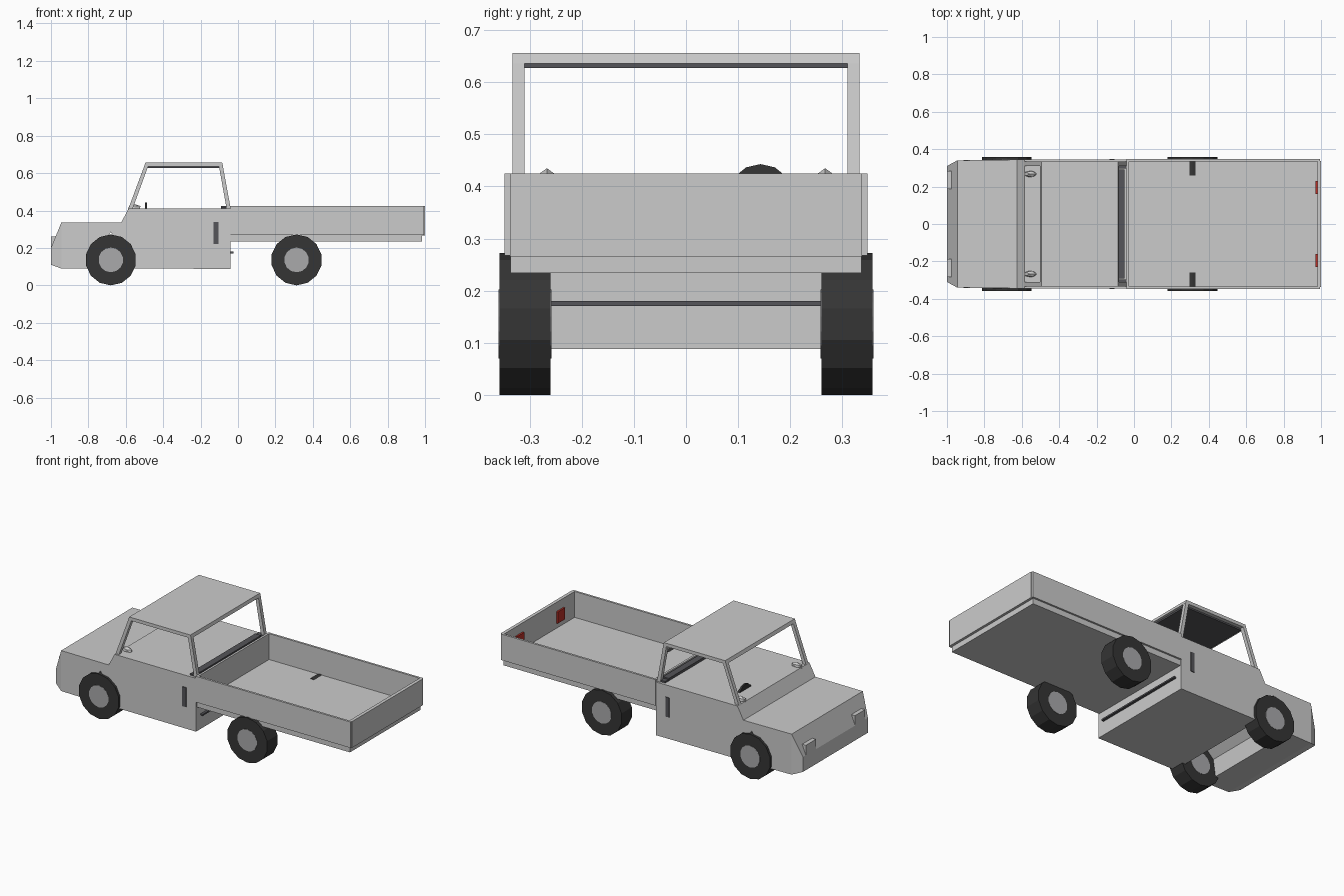
import bpy, bmesh, math
from mathutils import Matrix

if "Cube" in bpy.data.objects:
    bpy.data.objects.remove(bpy.data.objects["Cube"])


def material(name, rgb):
    m = bpy.data.materials.new(name)
    m.diffuse_color = (*rgb, 1)
    m.use_nodes = True
    m.node_tree.nodes["Principled BSDF"].inputs["Base Color"].default_value = m.diffuse_color
    return m


DARK = material("dark_rubber", (0.035, 0.035, 0.035))
TRIM = material("dark_trim", (0.09, 0.09, 0.1))
HUB = material("hub_grey", (0.4, 0.4, 0.41))
RED = material("red_lens", (0.5, 0.03, 0.02))


def finish(name, bm, mat=None):
    bmesh.ops.recalc_face_normals(bm, faces=bm.faces)
    me = bpy.data.meshes.new(name)
    bm.to_mesh(me)
    bm.free()
    ob = bpy.data.objects.new(name, me)
    bpy.context.collection.objects.link(ob)
    if mat:
        me.materials.append(mat)
    return ob


def box(name, x, y, z, mat=None):
    """Box from (min, max) ranges."""
    bm = bmesh.new()
    bmesh.ops.create_cube(bm, size=1)
    for v in bm.verts:
        v.co = [r[0] + (c + 0.5) * (r[1] - r[0]) for c, r in zip(v.co, (x, y, z))]
    return finish(name, bm, mat)


def prism(name, pts, y0=None, y1=None, sides=None, mat=None):
    """Side profile (x, z[, half width]) spanned across y."""
    bm = bmesh.new()
    a = [bm.verts.new((p[0], -p[2] if y0 is None else y0, p[1])) for p in pts]
    b = [bm.verts.new((p[0], p[2] if y1 is None else y1, p[1])) for p in pts]
    n = len(pts)
    for i in range(n):
        j = (i + 1) % n
        bm.faces.new((a[i], a[j], b[j], b[i]))
    for loop in sides or [range(n)]:
        bm.faces.new([a[i] for i in loop])
        bm.faces.new([b[i] for i in loop])
    return finish(name, bm, mat)


def disc(name, c, r, depth, n, axis, mat=None):
    """Cylinder with a corner at the top, along x or y."""
    bm = bmesh.new()
    bmesh.ops.create_cone(bm, cap_ends=True, segments=n, radius1=r, radius2=r, depth=depth)
    # cylinder corner starts on local y, which both rotations send to +-z
    rot = Matrix.Rotation(math.pi / 2, 4, 'X')
    if axis == 'X':
        rot = Matrix.Rotation(math.pi / 2, 4, 'Z') @ rot
    bmesh.ops.transform(bm, matrix=Matrix.Translation(c) @ rot, verts=bm.verts)
    return finish(name, bm, mat)


# Cab body with narrowed nose and a wheel tunnel
W, N = 0.344, 0.31
cab = [(-0.945, 0.09, W - .004), (-1, 0.11, N), (-1, 0.2, N), (-0.945, 0.335, W - .004),
       (-0.625, 0.335, W), (-0.585, 0.41, W), (-0.04, 0.41, W), (-0.04, 0.088, W),
       (-0.575, 0.09, W), (-0.59, 0.19, W), (-0.665, 0.262, W), (-0.68, 0.285, W),
       (-0.695, 0.262, W), (-0.77, 0.19, W), (-0.785, 0.09, W)]
prism("cab_body", cab, sides=[[0, 1, 2, 3], [0] + list(range(3, 15))])

# Roof and headliner
prism("roof", [(-0.495, 0.656), (-0.085, 0.656), (-0.08, 0.636), (-0.502, 0.636)], -0.333, 0.333)
box("headliner", (-0.485, -0.095), (-0.31, 0.31), (0.627, 0.636), TRIM)

# Parts repeated on both sides
for s, tag in ((-1, "right"), (1, "left")):
    def span(a, b):
        return tuple(sorted((s * a, s * b)))
    prism("front_pillar_" + tag, [(-0.588, 0.405), (-0.565, 0.405), (-0.48, 0.638), (-0.501, 0.638)],
          *span(0.31, 0.333))
    prism("rear_pillar_" + tag, [(-0.06, 0.405), (-0.038, 0.405), (-0.081, 0.638), (-0.102, 0.638)],
          *span(0.31, 0.333))
    box("pillar_foot_" + tag, (-0.09, -0.038), span(0.298, 0.328), (0.405, 0.42), TRIM)
    box("door_handle_" + tag, (-0.13, -0.105), span(0.34, 0.348), (0.22, 0.338), TRIM)
    box("headlight_" + tag, (-1.0, -0.965), span(0.187, 0.283), (0.197, 0.26))
    box("tail_light_" + tag, (0.97, 0.98), span(0.16, 0.23), (0.3, 0.37), RED)
    # small pointed pod on the dashboard
    bm = bmesh.new()
    bmesh.ops.create_icosphere(bm, subdivisions=1, radius=1)
    bmesh.ops.transform(bm, verts=bm.verts, matrix=Matrix.Translation((-0.555, s * 0.267, 0.415))
                        @ Matrix.Diagonal((0.038, 0.018, 0.02, 1)))
    finish("dash_pod_" + tag, bm)
    # bed side wall
    box("bed_side_" + tag, (-0.04, 0.995), span(0.335, 0.348), (0.268, 0.425))
    # wheels
    for x, end in ((-0.68, "front"), (0.313, "rear")):
        disc(f"{end}_tyre_{tag}", (x, s * 0.309, 0.136), 0.136, 0.098, 14, 'Y', DARK)
        disc(f"{end}_hub_{tag}", (x, s * 0.309, 0.136), 0.066, 0.101, 14, 'Y', HUB)

# Steering wheel, seat back and rear rail
disc("steering_wheel", (-0.492, 0.143, 0.38), 0.063, 0.012, 14, 'X', DARK)
box("seat_back", (-0.09, -0.05), (-0.292, 0.292), (0.4, 0.425), TRIM)
box("rear_rail", (-0.045, -0.025), (-0.3, 0.3), (0.171, 0.18), TRIM)

# Cargo bed
box("bed_floor", (-0.04, 0.985), (-0.337, 0.337), (0.234, 0.2685))
box("bed_front_wall", (-0.04, -0.027), (-0.335, 0.335), (0.268, 0.425))
box("tailgate", (0.98, 1.0), (-0.338, 0.338), (0.266, 0.425))
